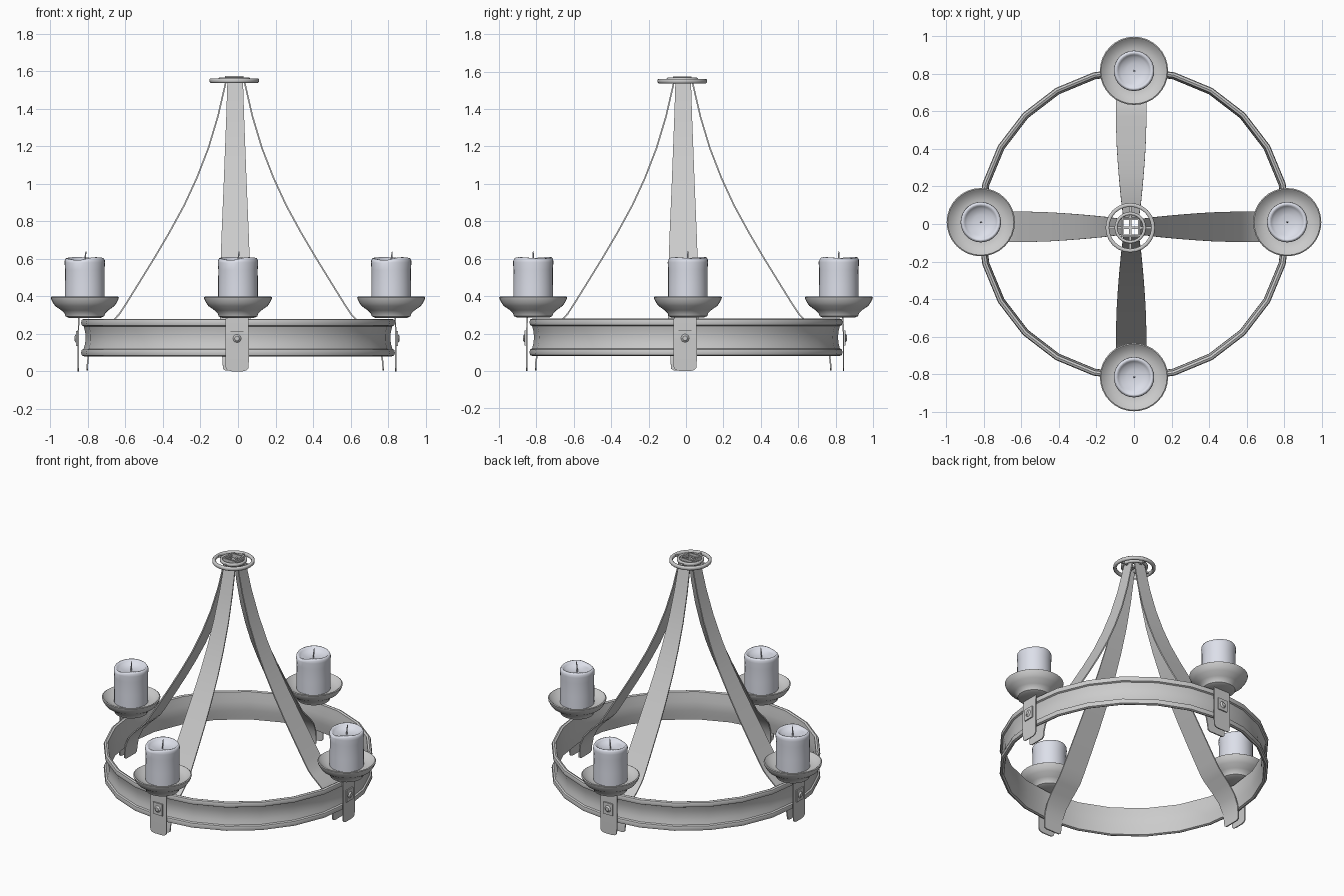
import bpy, bmesh, math
from mathutils import Matrix, Vector

if "Cube" in bpy.data.objects:
    bpy.data.objects.remove(bpy.data.objects["Cube"])

wax = bpy.data.materials.new("wax")
wax.diffuse_color = (0.72, 0.74, 0.82, 1)
wax.use_nodes = True
wax.node_tree.nodes["Principled BSDF"].inputs["Base Color"].default_value = wax.diffuse_color


def finish(name, bm, mat=None, angle=40):
    bmesh.ops.recalc_face_normals(bm, faces=bm.faces)
    me = bpy.data.meshes.new(name)
    bm.to_mesh(me)
    bm.free()
    ob = bpy.data.objects.new(name, me)
    bpy.context.collection.objects.link(ob)
    if mat:
        me.materials.append(mat)
    bpy.ops.object.select_all(action='DESELECT')
    ob.select_set(True)
    bpy.context.view_layer.objects.active = ob
    bpy.ops.object.shade_smooth_by_angle(angle=math.radians(angle))
    return ob


def lathe(profile, segs, closed=False):
    """Spin an (r, z) profile around z; open profiles start and end on the axis."""
    bm = bmesh.new()
    rings = []
    for r, z in profile:
        n = segs if r > 1e-5 else 1
        rings.append([bm.verts.new((r * math.cos(2 * math.pi * i / segs),
                                    r * math.sin(2 * math.pi * i / segs), z)) for i in range(n)])
    pairs = list(zip(rings, rings[1:] + (rings[:1] if closed else [])))
    for a, b in pairs:
        for i in range(segs):
            j = (i + 1) % segs
            f = [a[i % len(a)], a[j % len(a)], b[j % len(b)], b[i % len(b)]]
            bm.faces.new(list(dict.fromkeys(f)))
    return bm


def strap(path, t):
    """Flat tapered strip of thickness t along (r, z, width) points, in the +x direction."""
    bm = bmesh.new()
    rows = []
    for k, (r, z, w) in enumerate(path):
        a, b = path[max(k - 1, 0)], path[min(k + 1, len(path) - 1)]
        d = Vector((b[0] - a[0], 0, b[1] - a[1])).normalized()
        n = Vector((-d.z, 0, d.x)) * t / 2
        p = Vector((r, 0, z))
        s = Vector((0, w / 2, 0))
        rows.append([bm.verts.new(v) for v in (p - s + n, p + s + n, p + s - n, p - s - n)])
    for a, b in zip(rows, rows[1:]):
        for i in range(4):
            j = (i + 1) % 4
            bm.faces.new((a[i], a[j], b[j], b[i]))
    bm.faces.new(rows[0])
    bm.faces.new(rows[-1])
    return bm


def box(bm, size, loc):
    bmesh.ops.create_cube(bm, size=1, matrix=Matrix.Translation(loc) @ Matrix.Diagonal((*size, 1)))


# Hoop with raised rims
finish("hoop", lathe([
    (0.822, 0.08), (0.833, 0.085), (0.837, 0.10), (0.833, 0.115), (0.823, 0.12),
    (0.815, 0.15), (0.813, 0.18), (0.815, 0.21), (0.823, 0.24),
    (0.833, 0.245), (0.837, 0.26), (0.833, 0.275), (0.822, 0.28),
    (0.810, 0.275), (0.806, 0.245), (0.801, 0.21), (0.799, 0.18), (0.801, 0.15),
    (0.806, 0.115), (0.810, 0.085)], 24, True))

# Hub: outer and inner rings with crossed bars
hub = Vector((-0.02, -0.02, 0))
for name, r0, r1, z0, z1 in (("hub_outer_ring", 0.112, 0.132, 1.538, 1.562),
                             ("hub_inner_ring", 0.068, 0.084, 1.545, 1.568)):
    e = 0.005
    finish(name, lathe([(r0, z0 + e), (r0 + e, z0), (r1 - e, z0), (r1, z0 + e),
                        (r1, z1 - e), (r1 - e, z1), (r0 + e, z1), (r0, z1 - e)],
                       24, True), angle=60).location = hub
bm = bmesh.new()
box(bm, (0.23, 0.012, 0.012), (0, 0, 1.552))
box(bm, (0.012, 0.23, 0.012), (0, 0, 1.552))
for s in (-1, 1):
    box(bm, (0.1, 0.01, 0.03), (0, s * 0.045, 1.56))
    box(bm, (0.01, 0.1, 0.03), (s * 0.045, 0, 1.56))
finish("hub_cross", bm).location = hub

strap_path = [(0.046, 1.56, 0.08), (0.055, 1.52, 0.085), (0.092, 1.36, 0.095), (0.143, 1.19, 0.108),
              (0.205, 1.03, 0.12), (0.272, 0.885, 0.132), (0.35, 0.742, 0.144),
              (0.43, 0.606, 0.154), (0.515, 0.468, 0.16), (0.585, 0.355, 0.163),
              (0.618, 0.305, 0.164), (0.645, 0.276, 0.163), (0.70, 0.225, 0.158),
              (0.75, 0.168, 0.15), (0.778, 0.105, 0.142), (0.787, 0.05, 0.135),
              (0.789, 0.012, 0.13), (0.789, 0.003, 0.10)]
clip_path = [(0.843, 0.295, 0.12), (0.847, 0.2, 0.125), (0.847, 0.05, 0.125),
             (0.847, 0.015, 0.12), (0.847, 0.005, 0.10), (0.847, 0.0, 0.06)]
dish_profile = [(0, 0.285), (0.085, 0.285), (0.103, 0.293), (0.108, 0.308), (0.125, 0.325),
                (0.158, 0.348), (0.170, 0.365), (0.180, 0.385), (0.182, 0.394), (0.176, 0.398),
                (0.168, 0.392), (0.150, 0.375), (0.115, 0.365), (0, 0.362)]
candle_profile = [(0, 0.363), (0.106, 0.363), (0.106, 0.45), (0.105, 0.54), (0.108, 0.58),
                  (0.107, 0.597), (0.101, 0.608), (0.093, 0.609), (0.085, 0.600),
                  (0.072, 0.585), (0.04, 0.575), (0, 0.572)]

for i, side in enumerate(("right", "back", "left", "front")):
    a = math.pi / 2 * i
    turn = Matrix.Rotation(a, 4, 'Z')

    # Hanging strap from hub to hoop
    ob = finish(side + "_strap", strap(strap_path, 0.008))
    ob.matrix_world = Matrix.Translation((-0.015, -0.015, 0)) @ turn

    # Outer clip plate with square bolt
    ob = finish(side + "_clip", strap(clip_path, 0.007))
    ob.matrix_world = Matrix.Translation((-0.005, -0.005, 0)) @ turn
    bm = bmesh.new()
    box(bm, (0.01, 0.07, 0.08), (0.853, 0, 0.175))
    bmesh.ops.create_cone(bm, cap_ends=True, segments=8, radius1=0.024, radius2=0.013, depth=0.01,
                          matrix=Matrix.Translation((0.862, 0, 0.175)) @ Matrix.Rotation(math.pi / 2, 4, 'Y'))
    ob = finish(side + "_bolt", bm, angle=20)
    ob.matrix_world = Matrix.Translation((-0.005, -0.005, 0)) @ turn

    # Drip dish
    spot = Vector((0.817 * math.cos(a), 0.817 * math.sin(a), 0))
    spot += Vector((0, 0.01, 0)) if i % 2 == 0 else Vector((0, 0, 0))
    finish(side + "_dish", lathe(dish_profile, 32)).location = spot

    # Candle with uneven melted rim
    bm = lathe(candle_profile, 28)
    for v in bm.verts:
        if v.co.z > 0.59:
            t = math.atan2(v.co.y, v.co.x)
            v.co.z -= 0.006 * (1 + math.sin(2 * t + 0.6)) * 0.6 + 0.012 * max(0, math.cos(t + 1.9)) ** 6
    finish(side + "_candle", bm, wax, 60).location = spot

    # Wick
    bm = lathe([(0, 0.565), (0.004, 0.565), (0.004, 0.60), (0.0035, 0.625), (0.002, 0.64), (0, 0.64)], 8)
    for v in bm.verts:
        v.co.x += 0.006 * max(0, (v.co.z - 0.59) / 0.05)
    finish(side + "_wick", bm, wax).location = spot
